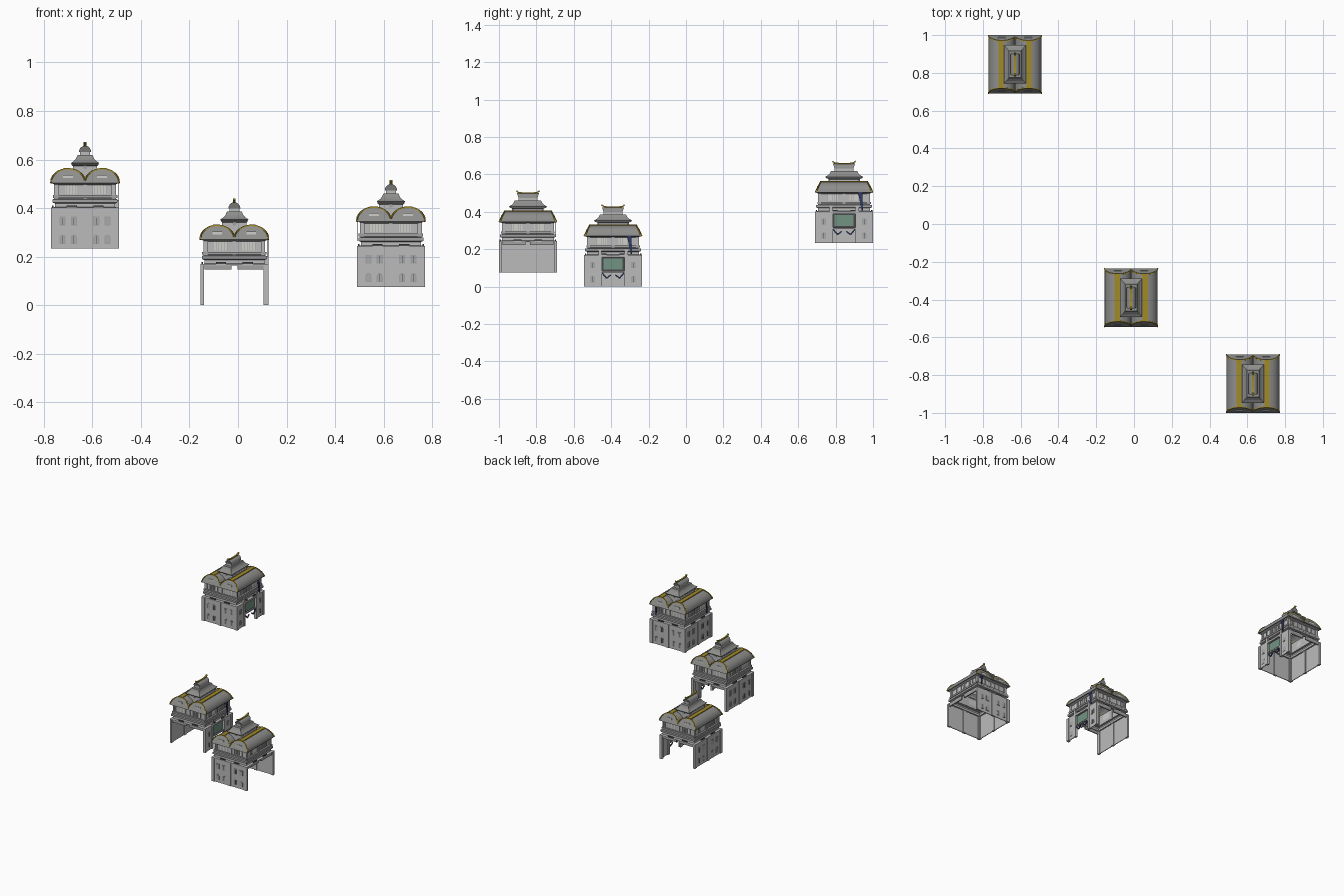
import bpy, bmesh, math
from mathutils import Matrix, Vector

if "Cube" in bpy.data.objects:
    bpy.data.objects.remove(bpy.data.objects["Cube"])

COL = {"wall_grey": (.50, .50, .50), "trim_grey": (.36, .36, .36), "roof_grey": (.27, .27, .265),
       "dark_grey": (.07, .07, .075), "window_grey": (.40, .41, .42), "pale_lattice": (.62, .62, .60),
       "gold": (.36, .26, .02), "navy": (.03, .045, .14), "green": (.17, .29, .23)}
MATS = {}
for n, c in COL.items():
    MATS[n] = bpy.data.materials.new(n)
    MATS[n].diffuse_color = (*c, 1)

parts = {}


def part(name, mat):
    """Collects the geometry of one named part."""
    if name not in parts:
        parts[name] = (bmesh.new(), mat)
    return parts[name][0]


def prism(bm, M, pts, d0, d1):
    """Profile in (u, z) on a facade, extruded from depth d0 out to d1."""
    a = [bm.verts.new(M @ Vector((u, -d0, z))) for u, z in pts]
    b = [bm.verts.new(M @ Vector((u, -d1, z))) for u, z in pts]
    n = len(pts)
    bm.faces.new(b)
    bm.faces.new(a[::-1])
    for i in range(n):
        j = (i + 1) % n
        bm.faces.new((a[i], a[j], b[j], b[i]))


def rect(bm, M, u, w, z0, z1, d0, d1):
    prism(bm, M, [(u - w/2, z0), (u + w/2, z0), (u + w/2, z1), (u - w/2, z1)], d0, d1)


def loft(bm, M, rings, cap=False):
    """Open rectangular shell through (half x, half y, z) rings."""
    vs = [[bm.verts.new(M @ Vector((sx*hx, sy*hy, z))) for sx, sy in
           ((-1, -1), (1, -1), (1, 1), (-1, 1))] for hx, hy, z in rings]
    for a, b in zip(vs, vs[1:]):
        for i in range(4):
            j = (i + 1) % 4
            bm.faces.new((a[i], a[j], b[j], b[i]))
    if cap:
        bm.faces.new(vs[-1])


def beam(bm, M, p, q, w, h):
    """Square bar from p to q."""
    p, q = Vector(p), Vector(q)
    d = (q - p).normalized()
    s = d.cross(Vector((0, 0, 1)))
    s = s.normalized() if s.length > .01 else Vector((1, 0, 0))
    t = s.cross(d)
    e = [[bm.verts.new(M @ (c + s*a*w/2 + t*b*h/2)) for a, b in ((-1, -1), (1, -1), (1, 1), (-1, 1))]
         for c in (p, q)]
    bm.faces.new(e[0][::-1])
    bm.faces.new(e[1])
    for i in range(4):
        j = (i + 1) % 4
        bm.faces.new((e[0][i], e[0][j], e[1][j], e[1][i]))


def arch(u, w, z0, z1):
    r = w/2
    return [(u - r, z0), (u + r, z0)] + [(u + r*math.cos(math.pi*i/6), z1 - r + r*math.sin(math.pi*i/6))
                                         for i in range(7)]


def window(P, R, u, z0, z1, d, arched):
    w = .021
    make = (lambda g: arch(u, w + 2*g, z0 - g, z1 + g)) if arched else \
        (lambda g: [(u-w/2-g, z0-g), (u+w/2+g, z0-g), (u+w/2+g, z1+g), (u-w/2-g, z1+g)])
    prism(part(P + "window_frames", "trim_grey"), R, make(.002), d, d + .002)
    prism(part(P + "window_panes", "window_grey"), R, make(-.002), d, d + .003)
    rect(part(P + "window_bars", "dark_grey"), R, u, .002, z0, z1 - .003, d, d + .004)


def roof_z(x):
    t = (abs(x) - .07)/.07
    z = .27 + .058*math.sqrt(max(0, 1 - t*t))
    return max(z, .281) if abs(x) < .07 else z


def building(P, loc, sides):
    T = Matrix.Translation(loc)
    for k, kind in enumerate(sides):
        R = T @ Matrix.Rotation(k*math.pi/2, 4, 'Z')
        d, hu = (.15, .14) if k % 2 == 0 else (.135, .155)
        wall = part(P + "lower_walls", "wall_grey")
        pil = part(P + "pilasters", "wall_grey")
        trim = part(P + "trim", "trim_grey")
        dark = part(P + "dark_slots", "dark_grey")
        # lower storey facade
        if kind == "windows":
            rect(wall, R, 0, 2*hu - .012, 0, .168, d - .005, d)
            for u in (-hu + .011, 0, hu - .011):
                rect(pil, R, u, .022, 0, .168, d - .01, d + .005)
            for u in (-.33*hu, -.66*hu, .33*hu, .66*hu):
                window(P, R, u, .098, .13, d, False)
                window(P, R, u, .022, .056, d, True)
        elif kind == "gate":
            for s in (-1, 1):
                rect(wall, R, s*.105, .09, 0, .168, d - .005, d)
                rect(pil, R, s*.145, .02, 0, .168, d - .015, d + .005)
                rect(pil, R, s*.07, .018, 0, .20, d - .012, d + .005)
                window(P, R, s*.108, .10, .128, d, False)
                window(P, R, s*.108, .025, .056, d, True)
                # braces under the panel
                navy = part(P + "gate_braces", "navy")
                beam(navy, R, (s*.06, -d, .075), (s*.035, -d, .045), .006, .007)
                beam(navy, R, (s*.035, -d, .045), (s*.012, -d, .062), .006, .007)
            rect(trim, R, 0, .125, .155, .168, d - .012, d + .004)
            rect(dark, R, 0, .12, .076, .155, d - .012, d - .009)
            rect(part(P + "gate_panel", "green"), R, 0, .10, .09, .15, d - .015, d - .005)
            rect(trim, R, 0, .125, .076, .084, d - .012, d)
            # slanted pennant by the upper storey
            prism(part(P + "pennant", "navy"), R, [(.075, .27), (.098, .27), (.102, .175), (.094, .175)],
                  .137, .14)
        else:
            for s in (-1, 1):  # open side keeps a header with a gap
                rect(trim, R, s*(hu/2 - .003), hu - .03, .148, .168, d - .008, d)
        # dark slots and lattice windows of the upper storey
        du = .131 if k % 2 == 0 else .121
        for s in (-1, 1):
            rect(dark, R, s*.055, .042, .169, .177, d - .005, d + .001)
            rect(part(P + "lattice_windows", "pale_lattice"), R, s*.058, .058, .226, .262, du - .001, du + .002)
            for i in range(6):
                rect(part(P + "lattice_bars", "trim_grey"), R, s*.058 + (i - 2.5)*.0115, .002, .226, .262,
                     du, du + .004)
            rect(pil, R, s*(hu - .024), .014, .205, .272, du - .004, du + .006)
        rect(pil, R, 0, .014, .205, .272, du - .002, du + .005)
        rect(trim, R, 0, 2*hu - .03, .208, .220, du, du + .012)

    # cornices and upper storey shell
    loft(part(P + "ledge", "wall_grey"), T, [(.14, .155, .163), (.14, .155, .169), (.124, .139, .171), (.124, .139, .186)])
    loft(part(P + "cornice", "trim_grey"), T, [(.124, .139, .186), (.134, .149, .190), (.134, .149, .203),
                                               (.12, .13, .206)])
    loft(part(P + "upper_walls", "wall_grey"), T, [(.12, .13, .203), (.12, .13, .275)])
    loft(part(P + "eave", "trim_grey"), T, [(.12, .13, .262), (.137, .152, .27)])

    # double barrel roof with leaning gables
    xs = [-.07 + s*.07*math.cos(math.pi*i/16) for s in (1,) for i in range(16, -1, -1)]
    xs = xs + [-x for x in xs[-2::-1]]
    prof = [(x, roof_z(x)) for x in xs]
    edge = lambda z: .155 - (z - .27)*.5
    roof = part(P + "roof", "roof_grey")
    rim = part(P + "roof_rim", "gold")
    rows = [[roof.verts.new(T @ Vector((x, s*edge(z), z))) for x, z in prof] for s in (-1, 1)]
    for i in range(len(prof) - 1):
        roof.faces.new((rows[0][i], rows[0][i+1], rows[1][i+1], rows[1][i]))
    for s in (-1, 1):
        gable = [roof.verts.new(T @ Vector((x, s*edge(z), z))) for x, z in prof]
        roof.faces.new(gable if s < 0 else gable[::-1])
        for (x0, z0), (x1, z1) in zip(prof, prof[1:]):
            beam(rim, T, (x0, s*(edge(z0) - .002), z0), (x1, s*(edge(z1) - .002), z1), .006, .008)
        # ridge bands, eave lines and gable vents
        beam(rim, T, (s*.074, -.126, .328), (s*.074, .126, .328), .028, .007)
        beam(part(P + "eave_lines", "dark_grey"), T, (s*.138, -.153, .271), (s*.138, .153, .271), .004, .004)
        for u in (-.07, .07):
            beam(part(P + "gable_vents", "pale_lattice"), T, (u - .02, s*.1425, .297), (u + .02, s*.1425, .297),
                 .003, .014)

    # lantern, curved skirt roof and horned cap
    loft(part(P + "lantern", "wall_grey"), T, [(.05, .08, .275), (.05, .08, .352)])
    loft(part(P + "lantern_band", "trim_grey"), T, [(.05, .08, .34), (.055, .09, .345), (.055, .09, .352)])
    loft(part(P + "skirt_roof", "roof_grey"), T, [(.054, .095, .346), (.058, .102, .353), (.046, .088, .361),
                                                 (.037, .077, .371), (.031, .070, .385)], True)
    loft(part(P + "cap_body", "wall_grey"), T, [(.021, .05, .38), (.021, .05, .402)])
    cap = part(P + "cap_roof", "roof_grey")
    ring = [(.025*math.cos(math.pi*i/10), .398 + .026*math.sin(math.pi*i/10)) for i in range(11)]
    ends = [[cap.verts.new(T @ Vector((x, s*(.05 + (z - .398)*.35), z))) for x, z in ring] for s in (-1, 1)]
    for i in range(10):
        cap.faces.new((ends[0][i], ends[0][i+1], ends[1][i+1], ends[1][i]))
    cap.faces.new(ends[0])
    cap.faces.new(ends[1][::-1])
    path = [(-.062, .437), (-.05, .428), (-.02, .424), (.02, .424), (.05, .428), (.062, .437)]
    for (y0, z0), (y1, z1) in zip(path, path[1:]):
        beam(rim, T, (0, y0, z0), (0, y1, z1), .011, .007)
    for s in (-1, 1):  # round crest on the lantern
        prism(part(P + "crest", "trim_grey"), T @ Matrix.Rotation(0 if s < 0 else math.pi, 4, 'Z'),
              [(.009*math.cos(math.pi*i/6), .336 + .009*math.sin(math.pi*i/6)) for i in range(12)], .08, .084)


# facade order: front, right, back, left
building("rear_house_", (-.63, .845, .233), ("windows", "gate", "open", "windows"))
building("middle_gate_", (-.015, -.39, 0), ("open", "gate", "open", "windows"))
building("front_house_", (.63, -.845, .075), ("windows", "open", "windows", "windows"))

# pennants on the hidden sides of the front house
bm = part("front_house_pennant", "navy")
for k, u in ((2, -.095), (3, .09)):
    R = Matrix.Translation((.63, -.845, .075)) @ Matrix.Rotation(k*math.pi/2, 4, 'Z')
    d = .146 if k == 2 else .137
    prism(bm, R, [(u - .008, .27), (u + .008, .27), (u + .004, .19), (u - .004, .19)], d, d + .003)

for name, (bm, mat) in parts.items():
    if not name.endswith("roof"):
        bmesh.ops.recalc_face_normals(bm, faces=bm.faces)
    me = bpy.data.meshes.new(name)
    bm.to_mesh(me)
    bm.free()
    me.materials.append(MATS[mat])
    ob = bpy.data.objects.new(name, me)
    bpy.context.collection.objects.link(ob)
    if name.endswith("roof") and "skirt" not in name:
        bpy.ops.object.select_all(action='DESELECT')
        ob.select_set(True)
        bpy.context.view_layer.objects.active = ob
        bpy.ops.object.shade_smooth_by_angle(angle=math.radians(35))

for m in bpy.data.materials:
    if m.users and not m.is_grease_pencil:
        m.use_nodes = True
        m.node_tree.nodes["Principled BSDF"].inputs["Base Color"].default_value = m.diffuse_color
